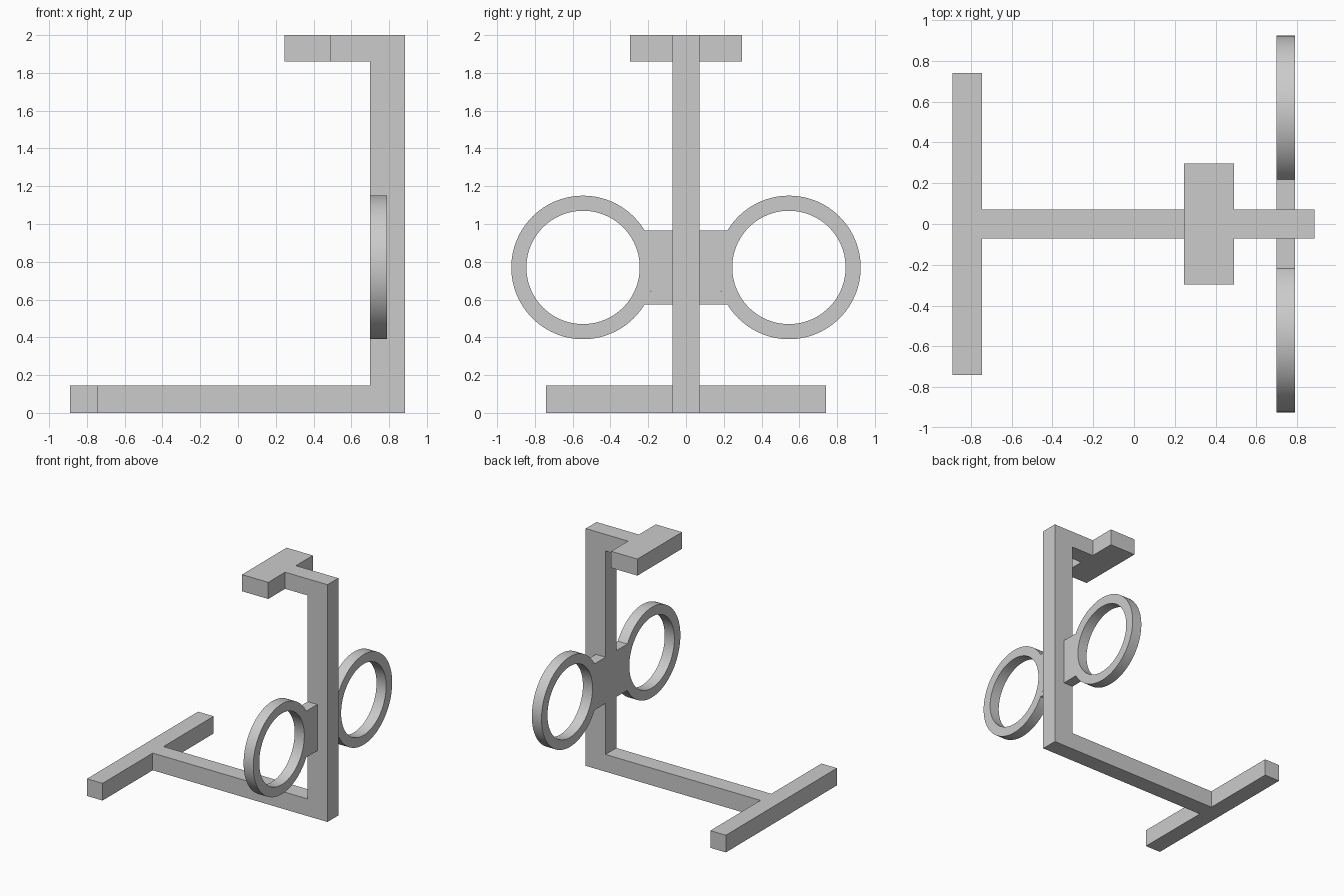
import bpy
import bmesh
from math import cos, sin, pi, asin, radians
from mathutils import Vector

default_cube = bpy.data.objects.get("Cube")
if default_cube:
    bpy.data.objects.remove(default_cube, do_unlink=True)

grey = bpy.data.materials.new("plain grey")
grey.use_nodes = True
GREY = (0.6, 0.6, 0.6, 1)
grey.diffuse_color = GREY
grey.node_tree.nodes["Principled BSDF"].inputs["Base Color"].default_value = GREY

HALF = 0.072                  # half width of the frame bars
POST_IN, POST_OUT = 0.70, 0.885
RING_Y, RING_Z = 0.545, 0.77
RING_R, HOLE_R = 0.38, 0.30
PLATE_T = 0.09                # thickness of rings and brackets
BRACKET_H = 0.195             # half height of the brackets
STEPS = 96


def extrude(name, faces, offset, smooth=False):
    """Thicken flat faces, given as lists of points, along an offset."""
    bm = bmesh.new()
    for points in faces:
        bm.faces.new([bm.verts.new(p) for p in points])
    bmesh.ops.remove_doubles(bm, verts=bm.verts, dist=1e-5)
    result = bmesh.ops.extrude_face_region(bm, geom=bm.faces[:], use_keep_orig=True)
    moved = [g for g in result["geom"] if isinstance(g, bmesh.types.BMVert)]
    bmesh.ops.translate(bm, verts=moved, vec=Vector(offset))
    bmesh.ops.recalc_face_normals(bm, faces=bm.faces)
    mesh = bpy.data.meshes.new(name)
    bm.to_mesh(mesh)
    bm.free()
    mesh.materials.append(grey)
    obj = bpy.data.objects.new(name, mesh)
    bpy.context.collection.objects.link(obj)
    if smooth:
        bpy.ops.object.select_all(action="DESELECT")
        obj.select_set(True)
        bpy.context.view_layer.objects.active = obj
        bpy.ops.object.shade_smooth_by_angle(angle=radians(30))
    return obj


def bar(name, x0, x1, half_y, z0, z1):
    base = [(x0, -half_y, z0), (x1, -half_y, z0), (x1, half_y, z0), (x0, half_y, z0)]
    return extrude(name, [base], (0, 0, z1 - z0))


# Frame: base rail, post and top arm as one bent profile
profile = [(-0.745, 0), (POST_OUT, 0), (POST_OUT, 2), (0.49, 2),
           (0.49, 1.86), (POST_IN, 1.86), (POST_IN, 0.145), (-0.745, 0.145)]
extrude("frame", [[(x, -HALF, z) for x, z in profile]], (0, 2 * HALF, 0))

# Foot and head crossbars
bar("foot_crossbar", -0.89, -0.745, 0.74, 0, 0.145)
bar("head_pad", 0.245, 0.49, 0.297, 1.86, 2)


def on_circle(radius, angle, side):
    """Point on a ring; angle 0 faces the post."""
    return (POST_IN, side * (RING_Y - radius * cos(angle)), RING_Z + radius * sin(angle))


# Ring and bracket on each side of the post
reach = asin(BRACKET_H / RING_R)
for side, label in ((-1, "front"), (1, "back")):
    angles = [2 * pi * i / STEPS for i in range(STEPS + 1)]
    quads = [[on_circle(RING_R, a, side), on_circle(RING_R, b, side),
              on_circle(HOLE_R, b, side), on_circle(HOLE_R, a, side)]
             for a, b in zip(angles, angles[1:])]
    extrude(label + "_ring", quads, (PLATE_T, 0, 0), smooth=True)

    arc = [on_circle(RING_R, -reach + 2 * reach * i / 16, side) for i in range(17)]
    post_edge = [(POST_IN, side * HALF, RING_Z + BRACKET_H),
                 (POST_IN, side * HALF, RING_Z - BRACKET_H)]
    extrude(label + "_bracket", [arc + post_edge], (PLATE_T, 0, 0))
